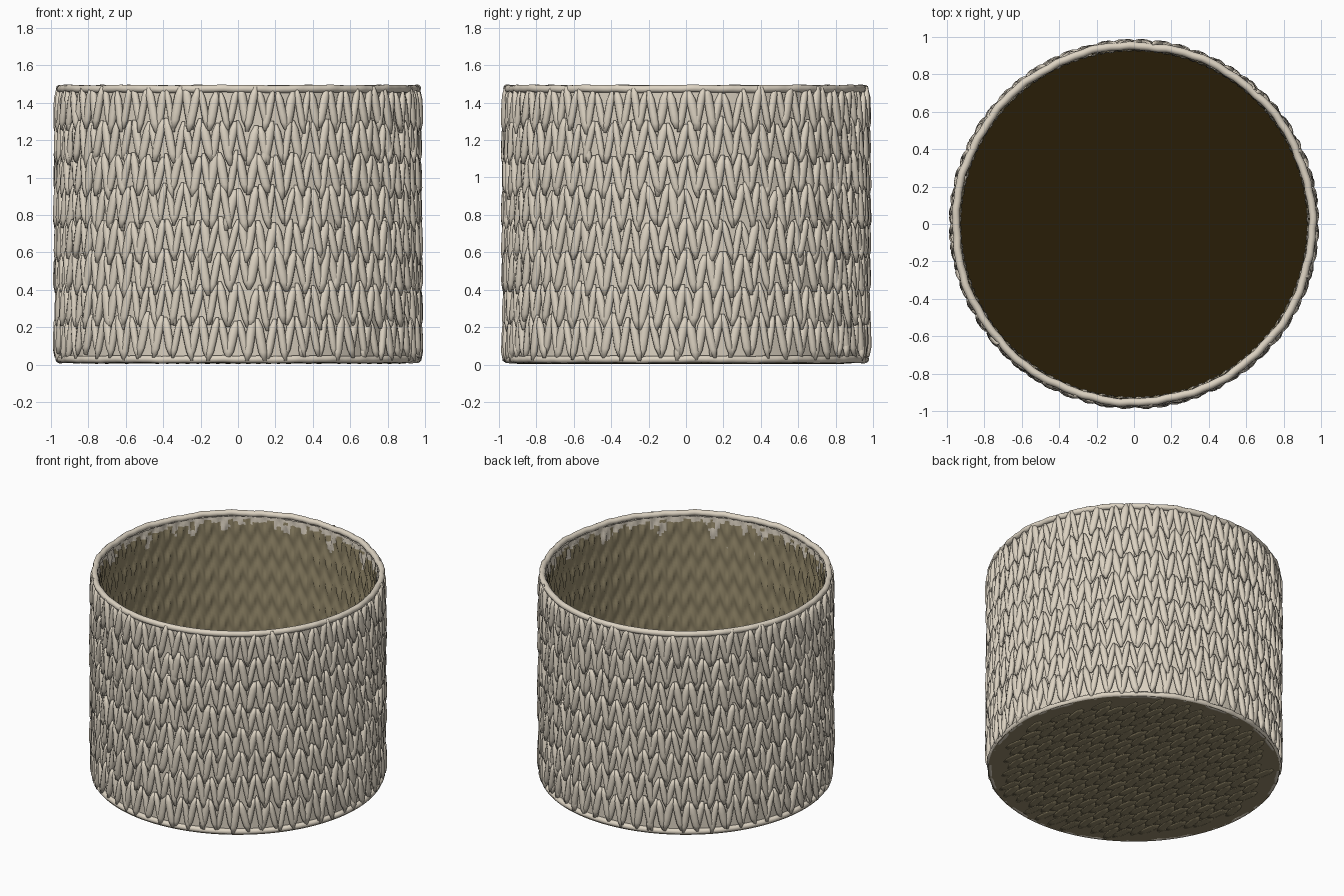
import bpy, bmesh, math, random
from mathutils import Vector

if "Cube" in bpy.data.objects:
    bpy.data.objects.remove(bpy.data.objects["Cube"])

random.seed(4)
TAU = 2 * math.pi
COLS, ROWS = 60, 8
Z0, PITCH = 0.145, 0.174


def material(name, rgb):
    m = bpy.data.materials.new(name)
    m.diffuse_color = (*rgb, 1)
    m.use_nodes = True
    m.node_tree.nodes["Principled BSDF"].inputs["Base Color"].default_value = m.diffuse_color
    return m


yarn = material("cream yarn", (0.72, 0.65, 0.54))
lining = material("khaki lining", (0.30, 0.25, 0.145))
dark = material("dark brown floor", (0.021, 0.0125, 0.002))


def finish(name, bm, mats, smooth=True):
    me = bpy.data.meshes.new(name)
    bm.to_mesh(me)
    bm.free()
    for m in mats:
        me.materials.append(m)
    for p in me.polygons:
        p.use_smooth = smooth
    ob = bpy.data.objects.new(name, me)
    bpy.context.collection.objects.link(ob)
    return ob


def strand(bm, a, b, side, out, w, d, seg=8, rings=6):
    """Blunt-ended strand of wool from a to b."""
    loops = []
    for i in range(rings):
        t = -0.96 + 1.92 * i / (rings - 1)
        s = math.sqrt(1 - t ** 4)
        c = a.lerp(b, (t + 1) / 2)
        loops.append([bm.verts.new(c + side * (w * s * math.cos(TAU * j / seg))
                                   + out * (d * s * math.sin(TAU * j / seg)))
                      for j in range(seg)])
    for p, q in zip(loops, loops[1:]):
        for j in range(seg):
            k = (j + 1) % seg
            bm.faces.new((p[j], p[k], q[k], q[j]))
    bm.faces.new(loops[0][::-1])
    bm.faces.new(loops[-1])


def polar(r, a, z):
    return Vector((r * math.cos(a), r * math.sin(a), z))


def lathe(bm, fn, nu, nv, closed_v=False):
    """Surface of revolution style grid; fn(u, v) gives a point."""
    grid = [[bm.verts.new(fn(i / nu, j / nv)) for j in range(nv + (not closed_v))]
            for i in range(nu)]
    for i in range(nu):
        a, b = grid[i], grid[(i + 1) % nu]
        for j in range(nv):
            k = (j + 1) % len(a)
            bm.faces.new((a[j], b[j], b[k], a[k]))


# Knitted wall: rows of upside-down V stitches
bm = bmesh.new()
step = TAU / COLS
for row in range(ROWS):
    for col in range(COLS):
        mid = col * step - math.pi / 2 + random.uniform(-.10, .10) * step
        zc = Z0 + PITCH * row + random.uniform(-.018, .018)
        for s in (-1, 1):
            lo = mid + s * step * random.uniform(.44, .60)
            hi = mid + s * step * random.uniform(.03, .13)
            half = random.uniform(.105, .130)
            zl, zh = max(zc - half, .015), min(zc + half, 1.492)
            push = random.uniform(-.007, .008)
            am = (lo + hi) / 2
            out = polar(1, am, 0)
            side = Vector((-out.y, out.x, 0))
            strand(bm, polar(.968 + push, lo, zl), polar(.961 + push, hi, zh),
                   side, out, random.uniform(.019, .027), .019)
bmesh.ops.recalc_face_normals(bm, faces=bm.faces[:])
finish("knitted_wall", bm, [yarn])

# Backing behind the stitches
bm = bmesh.new()
lathe(bm, lambda u, v: polar(.949, u * TAU, .015 + 1.455 * v), 120, 1)
finish("wall_backing", bm, [yarn])


# Rolled top rim and bottom edge
def ring(name, radius, z, rr, rz):
    bm = bmesh.new()

    def point(u, v):
        a, b = u * TAU, v * TAU
        wob = .0015 * math.sin(COLS * a) + .003 * math.sin(11 * a + 1) + .002 * math.sin(29 * a)
        return polar(radius + wob + rr * math.cos(b), a, z + .5 * wob + rz * math.sin(b))
    lathe(bm, point, 240, 10, True)
    finish(name, bm, [yarn])


ring("top_rim", .953, 1.474, .021, .021)
ring("bottom_edge", .957, .028, .020, .020)

# Lining with the V pattern showing through; yarn shows in patches near the top
bm = bmesh.new()


def inner(u, v):
    a, z = u * TAU, .02 + 1.44 * v
    c = (a / step) % 1
    zig = abs(c - .5) * 2
    wave = math.cos(TAU * ((z - Z0) / PITCH + zig * .75))
    return polar(.931 + .008 * wave + .004 * math.cos(TAU * 2 * c), a, z)


lathe(bm, inner, 360, 72)
bmesh.ops.reverse_faces(bm, faces=bm.faces[:])
for f in bm.faces:
    c = f.calc_center_median()
    a = math.atan2(c.y, c.x)
    patch = math.sin(31 * a) + math.sin(17 * a + 2) + .6 * math.sin(53 * a)
    hole = math.sin(67 * a + 40 * c.z) + math.sin(43 * a - 60 * c.z)
    top = 1.42 - .05 * max(patch, 0)
    f.material_index = 1 if c.z > top and (hole > -.6 or c.z > 1.44) else 0
finish("inner_lining", bm, [lining, yarn])


# Floor and underside
def disc(name, r, z, up, mat):
    bm = bmesh.new()
    bmesh.ops.create_circle(bm, cap_ends=True, segments=120, radius=r)
    for v in bm.verts:
        v.co.z = z
    bm.normal_update()
    for f in bm.faces:
        if (f.normal.z > 0) != up:
            f.normal_flip()
    finish(name, bm, [mat], False)


disc("inner_floor", .945, .03, True, dark)
disc("underside", .968, .009, False, lining)

# Flat stitches on the underside
bm = bmesh.new()
X, Y, Z = Vector((1, 0, 0)), Vector((0, 1, 0)), Vector((0, 0, 1))
for i in range(-17, 18):
    for j in range(-6, 7):
        c = Vector((i * .054, j * .15 + (i % 2) * .05, .0095))
        if c.length < .87:
            h = Vector((.012 * (-1) ** i, .09, 0))
            strand(bm, c - h, c + h, X, Z, .03, random.uniform(.002, .006), 8, 5)
bmesh.ops.recalc_face_normals(bm, faces=bm.faces[:])
finish("underside_stitches", bm, [lining])
